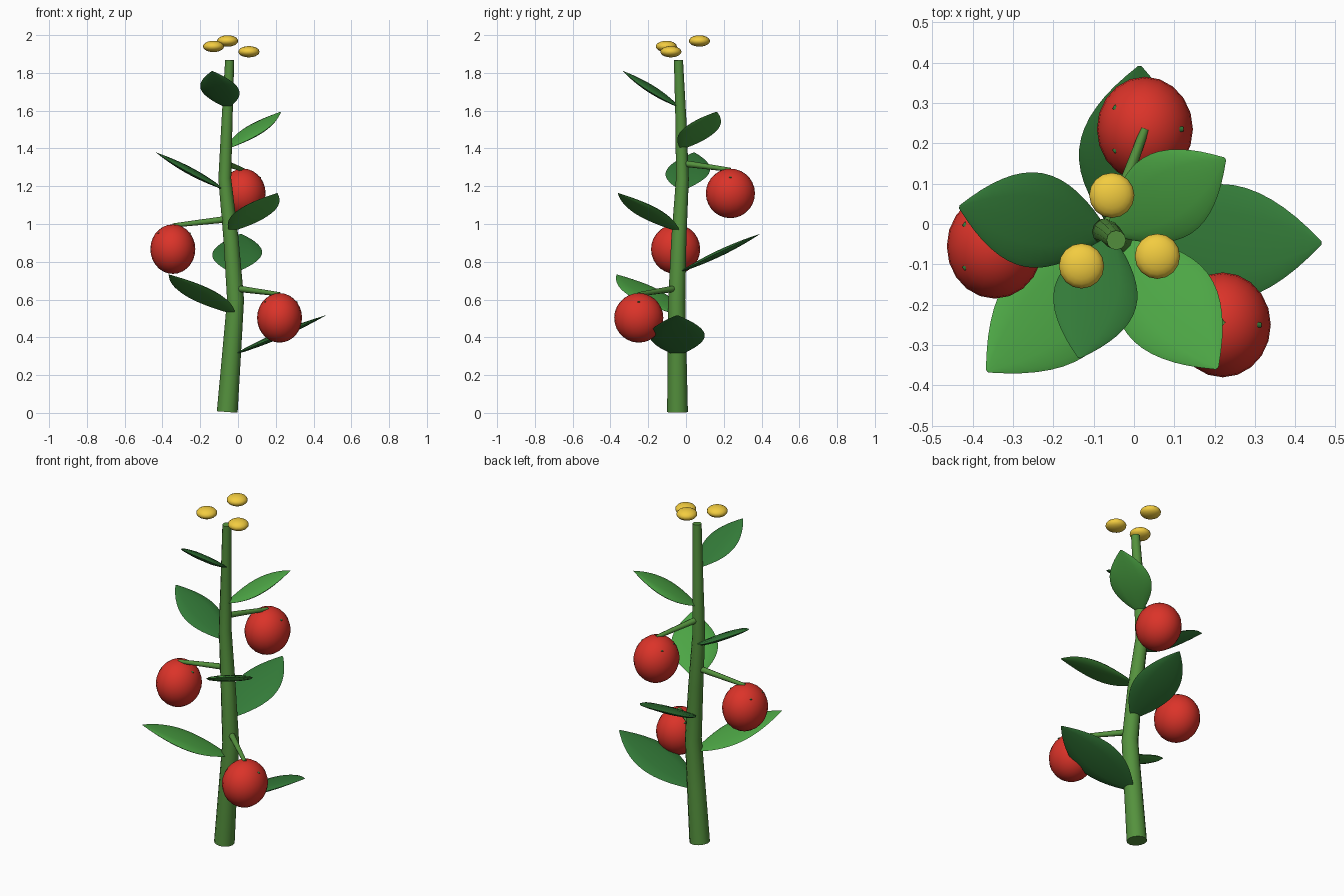
import bpy, bmesh, math
from mathutils import Vector, Matrix

if "Cube" in bpy.data.objects:
    bpy.data.objects.remove(bpy.data.objects["Cube"])


def material(name, rgb):
    """Display colour converted to linear."""
    m = bpy.data.materials.new(name)
    m.diffuse_color = (*[((c + 0.055) / 1.055) ** 2.4 for c in rgb], 1)
    m.use_nodes = True
    m.node_tree.nodes["Principled BSDF"].inputs["Base Color"].default_value = m.diffuse_color
    return m


STEM = material("stem_green", (0.33, 0.57, 0.24))
DARK = material("dark_leaf", (0.20, 0.48, 0.22))
LIGHT = material("light_leaf", (0.30, 0.65, 0.27))
RED = material("fruit_red", (0.86, 0.20, 0.16))
YELLOW = material("blossom_yellow", (0.95, 0.80, 0.25))


def finish(name, bm, mat):
    bmesh.ops.recalc_face_normals(bm, faces=bm.faces)
    me = bpy.data.meshes.new(name)
    bm.to_mesh(me)
    bm.free()
    ob = bpy.data.objects.new(name, me)
    bpy.context.collection.objects.link(ob)
    me.materials.append(mat)
    bpy.context.view_layer.objects.active = ob
    ob.select_set(True)
    bpy.ops.object.shade_smooth_by_angle(angle=math.radians(50))
    ob.select_set(False)
    return ob


def loft(name, path, radii, mat, sides=12):
    """Elliptical rings (width, thickness) along a path, capped."""
    path = [Vector(p) for p in path]
    bm = bmesh.new()
    rings = []
    for i, (p, (w, h)) in enumerate(zip(path, radii)):
        d = (path[min(i + 1, len(path) - 1)] - path[max(i - 1, 0)]).normalized()
        side = Vector((1, 0, 0)) if d.z > 0.9 else Vector((-d.y, d.x, 0)).normalized()
        side = (side - d * side.dot(d)).normalized()
        up = d.cross(side)
        rings.append([bm.verts.new(p + side * w * math.cos(a) + up * h * math.sin(a))
                      for a in (2 * math.pi * k / sides for k in range(sides))])
    for a, b in zip(rings, rings[1:]):
        for k in range(sides):
            n = (k + 1) % sides
            bm.faces.new((a[k], a[n], b[n], b[k]))
    bm.faces.new(rings[0][::-1])
    bm.faces.new(rings[-1])
    return finish(name, bm, mat)


def ellipsoid(name, centre, radii, mat, seg, rings):
    bm = bmesh.new()
    bmesh.ops.create_uvsphere(bm, u_segments=seg, v_segments=rings, radius=1,
                              matrix=Matrix.Translation(centre) @ Matrix.Diagonal((*radii, 1)))
    return finish(name, bm, mat)


# Gently bent, tapering stem
stem_path = [(-0.057, -0.045, 0.005), (-0.035, -0.047, 0.3), (-0.013, -0.049, 0.6),
             (-0.037, -0.038, 0.92), (-0.07, -0.019, 1.24), (-0.058, -0.027, 1.55),
             (-0.044, -0.04, 1.868)]
stem_r = [0.055, 0.05, 0.045, 0.04, 0.034, 0.029, 0.024]
loft("stem", stem_path, [(r, r) for r in stem_r], STEM)


def on_stem(z):
    for a, b in zip(stem_path, stem_path[1:]):
        if z <= b[2]:
            return Vector(a).lerp(Vector(b), (z - a[2]) / (b[2] - a[2]))


# Leaves spiralling up the stem by the golden angle
for i in range(7):
    ang = math.radians(-137.5 * i)
    base = on_stem(0.303 + 0.2185 * i)
    reach = 0.499 - 0.031 * i
    tip = base + Vector((math.cos(ang) * reach, math.sin(ang) * reach, 0.213 - 0.003 * i))
    width = 0.146 - 0.007 * i
    ts = [k / 16 for k in range(17)]
    prof = [max(math.sin(math.pi * t), 0.02) ** 0.86 for t in ts]
    loft(f"leaf_{i + 1}", [base.lerp(tip, t) for t in ts],
         [(width * s, 0.017 * s) for s in prof], LIGHT if i % 2 else DARK)

# Fruits, each hung from a side branch with five small sepals
fruits = [((0.22, -0.25, 0.503), 0.66), ((-0.345, -0.055, 0.867), 1.027),
          ((0.027, 0.235, 1.162), 1.322)]
for i, (c, z) in enumerate(fruits, 1):
    c = Vector(c)
    loft(f"fruit_branch_{i}", [on_stem(z), c + Vector((0, 0, 0.125))],
         [(0.018, 0.018), (0.011, 0.011)], STEM, 8)
    ellipsoid(f"fruit_{i}", c, (0.119, 0.13, 0.131), RED, 20, 14)
    for k in range(5):
        a = math.radians(72 * k)
        out = Vector((math.cos(a), math.sin(a), 0))
        loft(f"sepal_{i}_{k + 1}", [c + out * 0.02 + Vector((0, 0, 0.11)),
                                    c + out * 0.095 + Vector((0, 0, 0.083))],
             [(0.014, 0.008), (0.006, 0.003)], DARK, 6)

# Floating blossoms above the tip
for i, c in enumerate([(0.058, -0.08, 1.912), (-0.055, 0.071, 1.969),
                       (-0.13, -0.104, 1.94)], 1):
    ellipsoid(f"blossom_{i}", c, (0.056, 0.056, 0.03), YELLOW, 16, 10)
